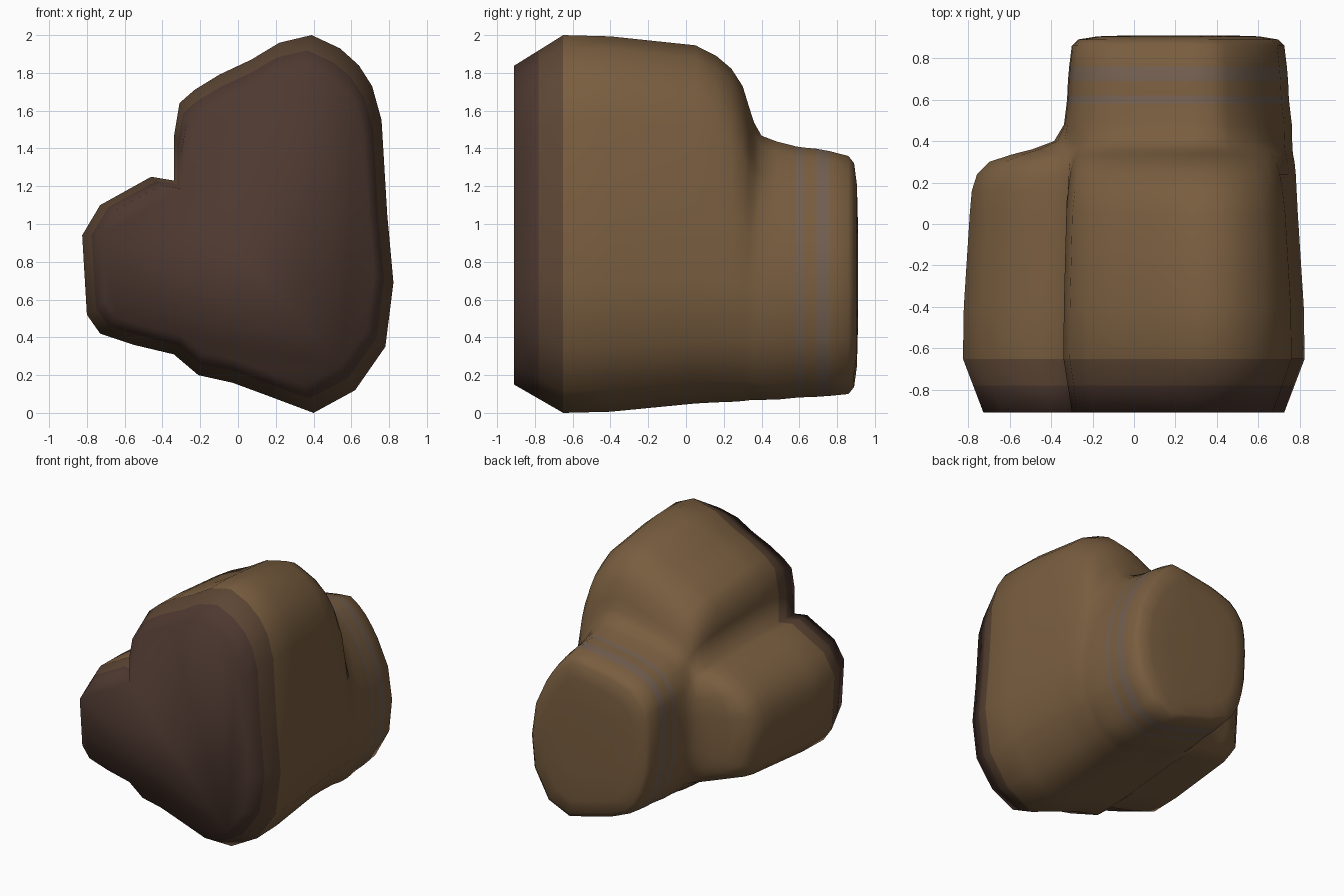
import bpy

if "Cube" in bpy.data.objects:
    bpy.data.objects.remove(bpy.data.objects["Cube"])

# Lumpy front outline (x, z): tall main lobe plus a lower side lobe, from the bottom round
OUTER = [(.40, 0), (.62, .12), (.78, .35), (.823, .69), (.79, 1.05), (.76, 1.55), (.71, 1.73),
         (.64, 1.84), (.54, 1.93), (.39, 2.0), (.22, 1.96), (.07, 1.87), (-.10, 1.79), (-.23, 1.71),
         (-.31, 1.64), (-.34, 1.46), (-.34, 1.23), (-.46, 1.25), (-.73, 1.10), (-.825, .94),
         (-.80, .52), (-.73, .42), (-.55, .36), (-.34, .31), (-.21, .20), (-.03, .16), (.16, .09)]
# Matching outline of the rear neck
NECK = [(.40, .10), (.58, .18), (.70, .40), (.725, .65), (.69, .90), (.60, 1.10), (.55, 1.18),
        (.50, 1.25), (.44, 1.31), (.37, 1.36), (.26, 1.35), (.14, 1.33), (.02, 1.31), (-.08, 1.28),
        (-.16, 1.25), (-.22, 1.20), (-.27, 1.13), (-.285, 1.07), (-.295, 1.0), (-.30, .88),
        (-.29, .66), (-.27, .55), (-.24, .44), (-.19, .34), (-.12, .26), (.02, .20), (.20, .15)]
SIDE_LOBE = range(17, 24)  # outline points whose rear shoulder sits further back

# Sections from front to back: y, blend from outer to neck, outer scale, neck scale
ROWS = [(-.91, 0, .88, 1), (-.78, 0, .94, 1), (-.65, 0, 1, 1), (-.40, 0, .995, 1),
        (.05, 0, .96, 1), (.16, .10, .957, 1.10), (.24, .23, .957, 1.10), (.30, .41, .957, 1.10),
        (.335, .63, .957, 1.10), (.36, .79, .957, 1.11), (.40, .94, .957, 1.12), (.48, 1, 1, 1.12),
        (.58, 1, 1, 1.08), (.62, 1, 1, 1.07), (.69, 1, 1, 1.06), (.76, 1, 1, 1.04),
        (.86, 1, 1, 1), (.89, 1, 1, .94), (.905, 1, 1, .76), (.91, 1, 1, .45)]
BANDS = (12, 14)  # greyish rings round the neck


def section(y, t, so, sn):
    pts = []
    sz = 1 - (1 - so) * 1.3                       # outer shrinks more in height
    snx = 1 + (sn - 1) * (.6 if sn > 1 else 1)    # neck flares less sideways
    for i, ((ox, oz), (nx, nz)) in enumerate(zip(OUTER, NECK)):
        k = t ** 1.8 if i in SIDE_LOBE else t
        ox, oz = ox * so, .96 + (oz - .96) * sz
        up = sn if nz > .72 else 1 + min(sn - 1, 0) + max(sn - 1, 0) * .4
        nx, nz = .22 + (nx - .22) * snx, .72 + (nz - .72) * up
        pts.append((ox + (nx - ox) * k, y, oz + (nz - oz) * k))
    return pts


def material(name, color):
    m = bpy.data.materials.new(name)
    m.diffuse_color = (*color, 1)
    m.use_nodes = True
    m.node_tree.nodes["Principled BSDF"].inputs["Base Color"].default_value = m.diffuse_color
    return m


# Loft through all sections, closed at both ends
n = len(OUTER)
verts = [p for row in ROWS for p in section(*row)]
faces, slots = [], []
for r in range(len(ROWS) - 1):
    for i in range(n):
        j = (i + 1) % n
        faces.append((r * n + i, r * n + j, (r + 1) * n + j, (r + 1) * n + i))
        slots.append(2 if r in BANDS else 1 if r == 0 else 3 if r == 1 else 0)
faces.append(tuple(range(n))[::-1])
slots.append(1)
faces.append(tuple(range((len(ROWS) - 1) * n, len(ROWS) * n)))
slots.append(0)

mesh = bpy.data.meshes.new("lobed_body")
mesh.from_pydata(verts, [], faces)
body = bpy.data.objects.new("lobed_body", mesh)
bpy.context.collection.objects.link(body)
for m in (material("brown", (.19, .11, .05)), material("dark_front", (.075, .04, .03)),
          material("grey_band", (.17, .115, .08)), material("mid_brown", (.11, .062, .035))):
    mesh.materials.append(m)
for p, s in zip(mesh.polygons, slots):
    p.material_index = s
    p.use_smooth = True

# Make all normals point outward
bpy.context.view_layer.objects.active = body
body.select_set(True)
bpy.ops.object.mode_set(mode='EDIT')
bpy.ops.mesh.select_all(action='SELECT')
bpy.ops.mesh.normals_make_consistent(inside=False)
bpy.ops.object.mode_set(mode='OBJECT')
